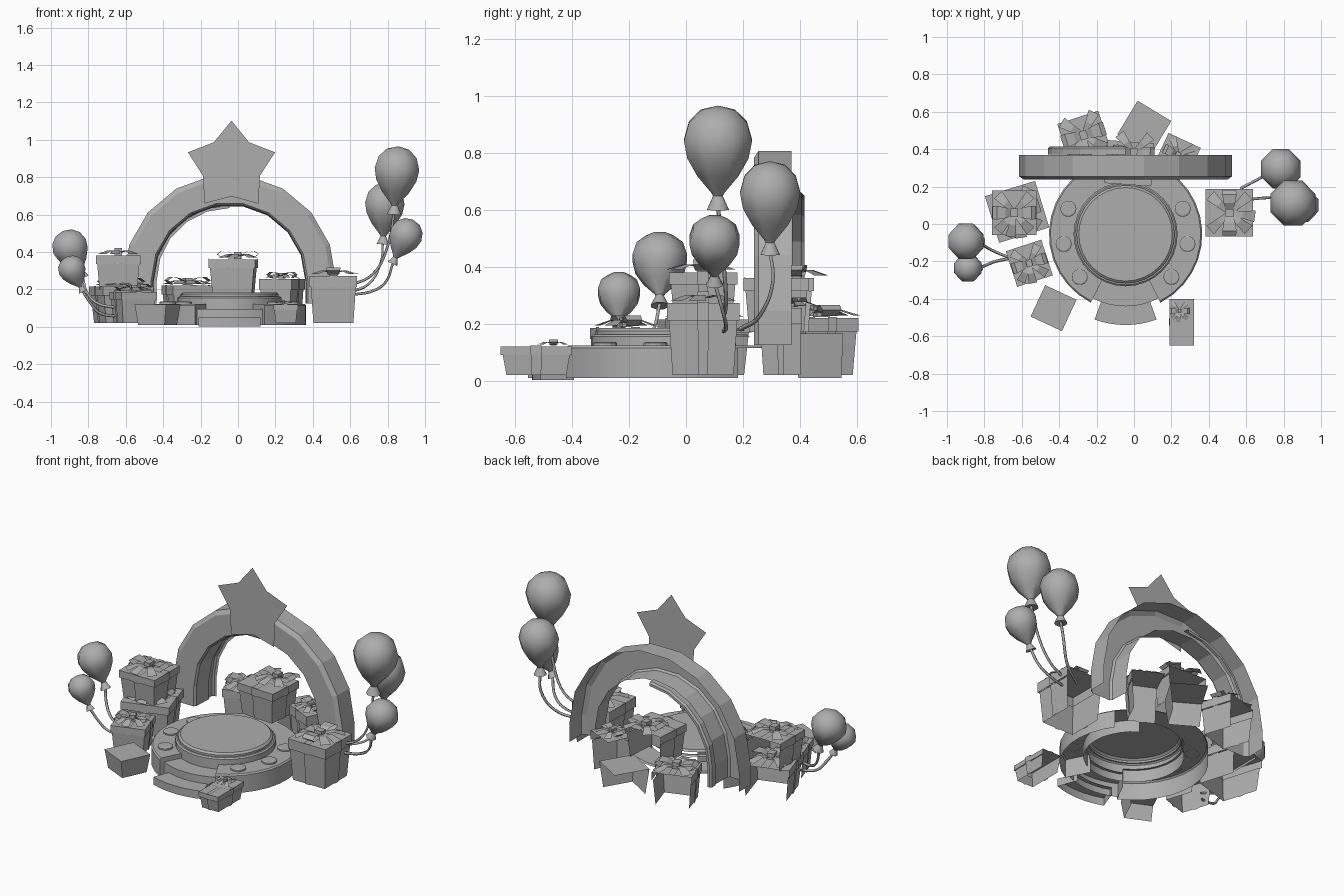
import bpy
import bmesh
from math import sin, cos, pi, radians, asin
from mathutils import Vector, Matrix

cube = bpy.data.objects.get("Cube")
if cube:
    bpy.data.objects.remove(cube)

grey = bpy.data.materials.new("plain_grey")
grey.use_nodes = True
tone = (0.42, 0.42, 0.42, 1)
grey.diffuse_color = tone
grey.node_tree.nodes["Principled BSDF"].inputs["Base Color"].default_value = tone


def finish(name, bm, smooth=None):
    bmesh.ops.remove_doubles(bm, verts=bm.verts, dist=0.0001)
    mesh = bpy.data.meshes.new(name)
    bm.to_mesh(mesh)
    bm.free()
    mesh.materials.append(grey)
    ob = bpy.data.objects.new(name, mesh)
    bpy.context.collection.objects.link(ob)
    if smooth:
        bpy.ops.object.select_all(action='DESELECT')
        ob.select_set(True)
        bpy.context.view_layer.objects.active = ob
        bpy.ops.object.shade_smooth_by_angle(angle=radians(smooth))
    return ob


def poly(bm, pts):
    return bm.faces.new([bm.verts.new(p) for p in pts])


def skin(bm, rows):
    """Quads between neighbouring rows of points."""
    for a, b in zip(rows, rows[1:]):
        for i in range(len(a) - 1):
            poly(bm, [a[i], b[i], b[i + 1], a[i + 1]])


def lathe(name, profile, centre, start=0, end=360, steps=32, cap=None, smooth=20, open_back=None):
    """Turn an (r, z) profile about a vertical axis, with optional end caps."""
    cx, cy, cz = centre
    rows = []
    for k in range(steps + 1):
        a = radians(start + (end - start) * k / steps)
        rows.append([Vector((cx + r * cos(a), cy + r * sin(a), cz + z)) for r, z in profile])
    bm = bmesh.new()
    skin(bm, rows)
    bmesh.ops.remove_doubles(bm, verts=bm.verts, dist=0.0001)
    bm.normal_update()
    if open_back is not None:
        gone = [f for f in bm.faces
                if abs(f.normal.z) < 0.5 and f.calc_center_median().y > open_back]
        bmesh.ops.delete(bm, geom=gone, context='FACES')
    if cap:
        for row in (rows[0], rows[-1]):
            extra = row[-1].copy()
            extra.z = cz + cap
            poly(bm, row + [extra])
    return finish(name, bm, smooth)


# Round podium with a notch at the front for two steps
PX, PY = -0.045, -0.055
lathe("podium_ring", [(0.41, 0.01), (0.41, 0.115), (0.402, 0.123), (0.265, 0.123)],
      (PX, PY, 0), -63, 243, 28, 0.01, open_back=0.2)
lathe("podium_top", [(0.278, 0.05), (0.278, 0.155), (0.27, 0.162), (0.262, 0.162),
                     (0.262, 0.174), (0.25, 0.184), (0, 0.184)], (PX, PY, 0), open_back=0.16)
lathe("upper_step", [(0.385, 0.01), (0.385, 0.095), (0.26, 0.095)],
      (PX, PY, 0), -117, -63, 8, 0.01)
lathe("lower_step", [(0.485, 0.002), (0.485, 0.05), (0.36, 0.05)],
      (PX, PY, 0), -110, -70, 8, 0.002)
for side in (-1, 1):
    for angle in (24, -9, -43):
        a = radians(angle)
        lathe("podium_light", [(0.043, 0), (0.043, 0.01), (0.036, 0.014), (0, 0.014)],
              (PX + side * 0.335 * cos(a), PY + 0.335 * sin(a), 0.122), steps=14)


def arch(name, profile, start, end, steps, leg_ends):
    """Sweep an (r, y) profile round a semicircle with straight legs."""
    path = [(radians(start + (end - start) * k / steps), 0) for k in range(steps + 1)]
    if leg_ends[0]:
        path.insert(0, (path[0][0], -0.12))
    if leg_ends[1]:
        path.append((path[-1][0], -0.12))
    bm = bmesh.new()
    skin(bm, [[Vector((PX + r * cos(a), y, 0.245 + r * sin(a) + dz)) for r, y in profile]
              for a, dz in path])
    return finish(name, bm)


arch("arch", [(0.57, 0.37), (0.57, 0.255), (0.545, 0.238), (0.42, 0.238), (0.41, 0.25),
              (0.405, 0.365)], 0, 180, 9, (True, True))
arch("rear_half_arch", [(0.415, 0.372), (0.415, 0.405), (0.405, 0.415), (0.39, 0.415)],
     90, 180, 5, (False, True))

# Flat star on the front of the arch
bm = bmesh.new()
star = []
for k in range(10):
    r = 0.245 if k % 2 == 0 else 0.16
    a = pi / 2 + k * pi / 5
    star.append((-0.035 + r * cos(a), 0.19, 0.857 + r * sin(a)))
poly(bm, star)
finish("star", bm)


def wall_points(sx, sy, side, t, out=0.0):
    """Point on a wall: t runs -1..1 along it."""
    hx, hy = sx / 2, sy / 2
    return [(t * hx, -hy - out), (hx + out, t * hy), (-t * hx, hy + out), (-hx - out, -t * hy)][side]


def sleeve(bm, turn, low, high, z0, z1, width=1.0, out=0.0):
    """Four walls between two rectangles, leaving out those that face the rear."""
    for side in range(4):
        if sin(radians(turn) - pi / 2 + side * pi / 2) > 0.33:
            continue
        pts = []
        for size, z, ts in ((low, z0, (-width, width)), (high, z1, (width, -width))):
            for t in ts:
                x, y = wall_points(*size, side, t, out)
                pts.append((x, y, z))
        poly(bm, pts)


def bow(bm, centre, size, height, turn):
    """Two puffed loops, a fan of loose tails and a knot."""
    place = Matrix.Translation(centre) @ Matrix.Rotation(radians(turn), 4, 'Z')

    def strip(angle, path, widths):
        m = place @ Matrix.Rotation(radians(angle), 4, 'Z')
        skin(bm, [[m @ Vector((d * size, s * w * size, h * height)) for s in (-1, 1)]
                  for (d, h), w in zip(path, widths)])

    for angle in (0, 180):
        strip(angle, [(0.04, 0.3), (0.2, 0.9), (0.38, 1), (0.48, 0.6), (0.36, 0.1), (0.04, 0.1)],
              [0.07, 0.12, 0.15, 0.14, 0.12, 0.07])
    for angle in (48, 132, 228, 262, 312):
        strip(angle, [(0.03, 0.3), (0.28, 0.6), (0.54, 0.15)], [0.05, 0.08, 0.12])
    knot = place @ Matrix.Translation((0, 0, height * 0.45))
    bmesh.ops.create_cube(bm, size=1, matrix=knot @ Matrix.Diagonal(
        (size * 0.16, size * 0.19, height * 0.9, 1)))


def gift(name, x, y, turn, sx, sy, z0, z1, lid=True, bow_at=(0, 0), bow_size=None, bow_turn=0):
    bm = bmesh.new()
    h = z1 - z0
    base = (sx * 0.84, sy * 0.84)
    if lid:
        rim = (sx * 0.94, sy * 0.94)
        edge = z1 - max(0.03, h * 0.24)
        sleeve(bm, turn, base, rim, z0, edge)
        sleeve(bm, turn, (sx, sy), (sx, sy), edge, z1)
        # ribbons on the walls and across the lid
        sleeve(bm, turn, base, rim, z0, edge, 0.16, 0.006)
        sleeve(bm, turn, (sx, sy), (sx, sy), edge, z1 + 0.004, 0.16, 0.006)
        for ux, uy in ((sx * 0.5, sy * 0.08), (sx * 0.08, sy * 0.5)):
            poly(bm, [(a * ux, b * uy, z1 + 0.004) for a, b in ((-1, -1), (1, -1), (1, 1), (-1, 1))])
        spread = bow_size or min(sx, sy)
        bow(bm, (*bow_at, z1 + 0.003), spread, min(0.042, spread * 0.2), bow_turn)
    else:
        sleeve(bm, turn, base, (sx, sy), z0, z1)
    poly(bm, [(a * sx / 2, b * sy / 2, z1) for a, b in ((-1, -1), (1, -1), (1, 1), (-1, 1))])
    bm.transform(Matrix.Translation((x, y, 0)) @ Matrix.Rotation(radians(turn), 4, 'Z'))
    return finish(name, bm)


# Gift boxes around the podium and behind the arch
gift("left_lower_gift", -0.625, 0.065, 17, 0.28, 0.26, 0.02, 0.215)
gift("left_upper_gift", -0.64, 0.06, 0, 0.24, 0.24, 0.2, 0.38)
gift("left_small_gift", -0.56, -0.21, 18, 0.2, 0.2, 0.02, 0.185)
gift("plain_box", -0.43, -0.45, -25, 0.185, 0.185, 0.01, 0.12, lid=False)
gift("front_gift", 0.255, -0.525, 0, 0.13, 0.25, 0.02, 0.12, bow_at=(-0.012, 0.06), bow_size=0.11)
gift("right_gift", 0.51, 0.06, 0, 0.255, 0.255, 0.02, 0.272, bow_turn=90)
gift("rear_centre_gift", -0.025, 0.325, -4, 0.25, 0.23, 0.17, 0.36, bow_at=(0.02, 0.06))
gift("rear_corner_gift", 0.055, 0.515, -31, 0.21, 0.21, 0.01, 0.165, lid=False)
gift("rear_left_gift", -0.27, 0.475, 18, 0.23, 0.2, 0.02, 0.22, bow_size=0.25)
gift("rear_right_gift", 0.235, 0.37, -25, 0.19, 0.17, 0.02, 0.255)


def balloon(name, x, y, top, tip, radius, lean, path):
    """Eight-sided balloon with a flared neck, tilted to move its tip by lean, and a string."""
    h = top - tip
    n = radius * 0.5
    shape = [(0, 1), (0.5, 0.95), (0.85, 0.81), (1, 0.6), (0.9, 0.4), (0.6, 0.19), (0.2, 0)]
    profile = [(r * radius * 1.06, (z - 0.6) * h) for r, z in shape]
    profile += [(0.3 * n, -0.6 * h - 0.2 * n), (0.68 * n, -0.6 * h - n), (0, -0.6 * h - 0.85 * n)]
    body = lathe(name, profile, (0, 0, 0), 22.5, 382.5, steps=8, smooth=50)
    tilt = Matrix.Rotation(-asin(lean / (0.6 * h)), 4, 'Y')
    place = Matrix.Translation((x, y, tip + 0.6 * h)) @ tilt.inverted()
    body.data.transform(place)

    curve = bpy.data.curves.new(name + "_string", 'CURVE')
    curve.dimensions = '3D'
    curve.bevel_depth = 0.008
    curve.bevel_resolution = 0
    curve.resolution_u = 5
    curve.materials.append(grey)
    points = [place @ Vector((0, 0, -0.6 * h - 0.8 * n))] + path
    line = curve.splines.new('BEZIER')
    line.bezier_points.add(len(points) - 1)
    for bp, p in zip(line.bezier_points, points):
        bp.co = p
        bp.handle_left_type = bp.handle_right_type = 'AUTO'
    bpy.context.collection.objects.link(bpy.data.objects.new(name + "_string", curve))


# Balloon bunches on both sides; a negative tilt swings the tip towards +x
balloon("right_tall_balloon", 0.85, 0.112, 0.965, 0.66, 0.122, 0.012,
        [(0.8, 0.13, 0.43), (0.72, 0.14, 0.28), (0.6, 0.13, 0.22)])
balloon("right_rear_balloon", 0.785, 0.295, 0.77, 0.495, 0.108, 0.008,
        [(0.765, 0.305, 0.35), (0.7, 0.26, 0.23), (0.57, 0.19, 0.18)])
balloon("right_low_balloon", 0.9, 0.1, 0.58, 0.365, 0.09, 0.055,
        [(0.79, 0.13, 0.24), (0.73, 0.14, 0.195), (0.6, 0.13, 0.17)])
balloon("left_tall_balloon", -0.9, -0.092, 0.52, 0.295, 0.097, -0.055,
        [(-0.81, -0.11, 0.19), (-0.76, -0.14, 0.13), (-0.64, -0.19, 0.1)])
balloon("left_low_balloon", -0.89, -0.235, 0.38, 0.21, 0.075, -0.045,
        [(-0.79, -0.22, 0.13), (-0.74, -0.2, 0.075), (-0.64, -0.18, 0.055)])
